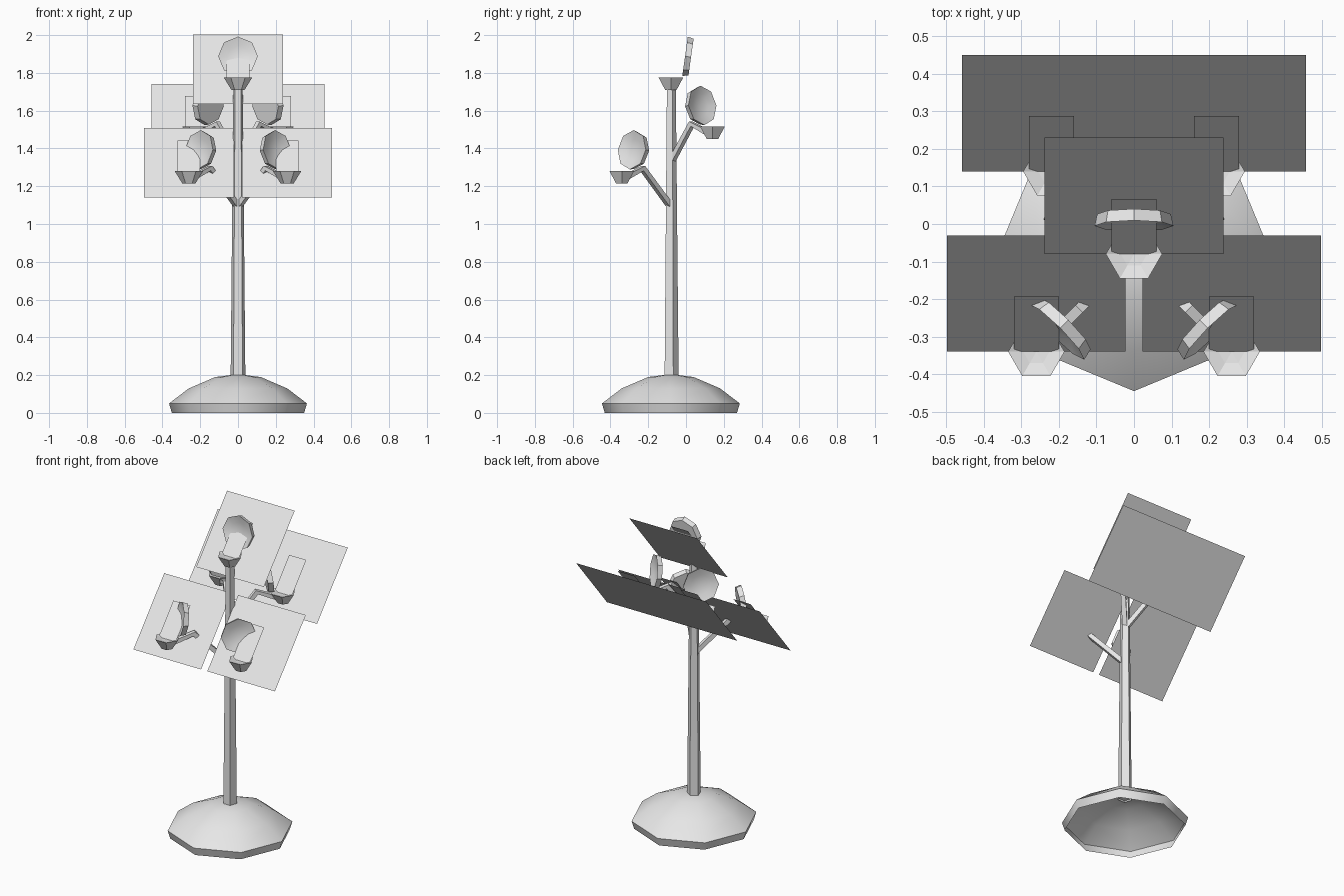
import bpy, bmesh, math
from mathutils import Vector, Matrix

cube = bpy.data.objects.get("Cube")
if cube:
    bpy.data.objects.remove(cube, do_unlink=True)

mat = bpy.data.materials.new("pale grey")
mat.use_nodes = True
GREY = (0.8, 0.8, 0.8, 1)
mat.diffuse_color = GREY
mat.node_tree.nodes["Principled BSDF"].inputs["Base Color"].default_value = GREY

POLE_Y = -0.08


def finish(name, bm, matrix=Matrix(), smooth=None):
    mesh = bpy.data.meshes.new(name)
    bm.to_mesh(mesh)
    bm.free()
    mesh.transform(matrix)
    mesh.materials.append(mat)
    obj = bpy.data.objects.new(name, mesh)
    bpy.context.collection.objects.link(obj)
    if smooth:
        bpy.ops.object.select_all(action='DESELECT')
        obj.select_set(True)
        bpy.context.view_layer.objects.active = obj
        bpy.ops.object.shade_smooth_by_angle(angle=math.radians(smooth))
    return obj


def lathe(name, profile, sides, start, matrix, smooth=None):
    """Spin (radius, height) points about z; a zero radius makes a pole point."""
    bm = bmesh.new()
    rings = []
    for r, z in profile:
        n = sides if r else 1
        angles = [start + math.tau * i / sides for i in range(n)]
        rings.append([bm.verts.new((r * math.cos(a), r * math.sin(a), z)) for a in angles])
    for low, high in zip(rings, rings[1:]):
        for i in range(sides):
            j = (i + 1) % sides
            loop = [low[i % len(low)], low[j % len(low)], high[j % len(high)], high[i % len(high)]]
            bm.faces.new(list(dict.fromkeys(loop)))
    return finish(name, bm, matrix, smooth)


def bar(name, points, radius):
    """Square bar swept along points, in a vertical plane."""
    bm = bmesh.new()
    pts = [Vector(p) for p in points]
    side = (pts[-1] - pts[0]).cross(Vector((0, 0, 1))).normalized()
    rings = []
    for i, p in enumerate(pts):
        along = (pts[min(i + 1, len(pts) - 1)] - pts[max(i - 1, 0)]).normalized()
        up = side.cross(along)
        rings.append([bm.verts.new(p + radius * (a * side + b * up))
                      for a, b in ((-1, -1), (1, -1), (1, 1), (-1, 1))])
    for low, high in zip(rings, rings[1:]):
        for i in range(4):
            j = (i + 1) % 4
            bm.faces.new((low[i], low[j], high[j], high[i]))
    bm.faces.new(rings[0])
    bm.faces.new(rings[-1])
    bmesh.ops.recalc_face_normals(bm, faces=bm.faces)
    return finish(name, bm)


def panel(name, x, y, z, width, depth, height):
    """Single sheet rising towards the back from its lower front edge."""
    bm = bmesh.new()
    w = width / 2
    bm.faces.new([bm.verts.new(c) for c in (
        (x - w, y, z), (x + w, y, z), (x + w, y + depth, z + height), (x - w, y + depth, z + height))])
    return finish(name, bm)


def candle(prefix, x, y, z, facing):
    """Cup, flame sheet, glow sheet and the dished reflector behind the flame."""
    lathe(prefix + "_cup", [(0, -.065), (.035, -.065), (.075, 0), (.035, -.013), (0, -.017)],
          6, 0, Matrix.Translation((x, y, z)))
    panel(prefix + "_flame_sheet", x, y, z - .012, .12, .147, .175)
    panel(prefix + "_glow_sheet", x, y, z - .14, .476, .31, .367)
    # local +z is the reflector's open side, local +x points up
    out = Vector((math.cos(facing), math.sin(facing), 0))
    tilt = math.radians(8)
    normal = out * math.cos(tilt) + Vector((0, 0, math.sin(tilt)))
    up = Vector((0, 0, math.cos(tilt))) - out * math.sin(tilt)
    frame = Matrix((up, normal.cross(up), normal)).transposed().to_4x4()
    centre = Vector((x, y, z + .113)) - out * .075
    lathe(prefix + "_reflector",
          [(0, -.032), (.098, -.032), (.105, 0), (.06, -.016), (0, -.024)],
          8, 0, Matrix.Translation(centre) @ frame, 40)


# Hollow domed foot
lathe("base", [(.35, 0), (.365, .05), (.26, .13), (.12, .19), (0, .205)],
      8, 0, Matrix.Translation((0, POLE_Y, 0)), 50)

# Tapered five-sided pole
lathe("pole", [(.041, .19), (.026, 1.73)], 5, math.pi / 2, Matrix.Translation((0, POLE_Y, 0)))

# Candle on top
candle("top", 0, POLE_Y, 1.775, -math.pi / 2)

# Two lower front branches and two upper back branches
for side, s in (("left", 1), ("right", -1)):
    for place, reach, d, z in (("front", .26, -1, 1.28), ("back", .22, 1, 1.515)):
        prefix = place + "_" + side

        def spot(r, h):
            return (s * r, POLE_Y + d * r, h)

        bar(prefix + "_arm", [spot(0, z - .19), spot(reach - .11, z + .015), spot(reach - .01, z - .04)], .014)
        candle(prefix, *spot(reach, z), math.atan2(d, s))
